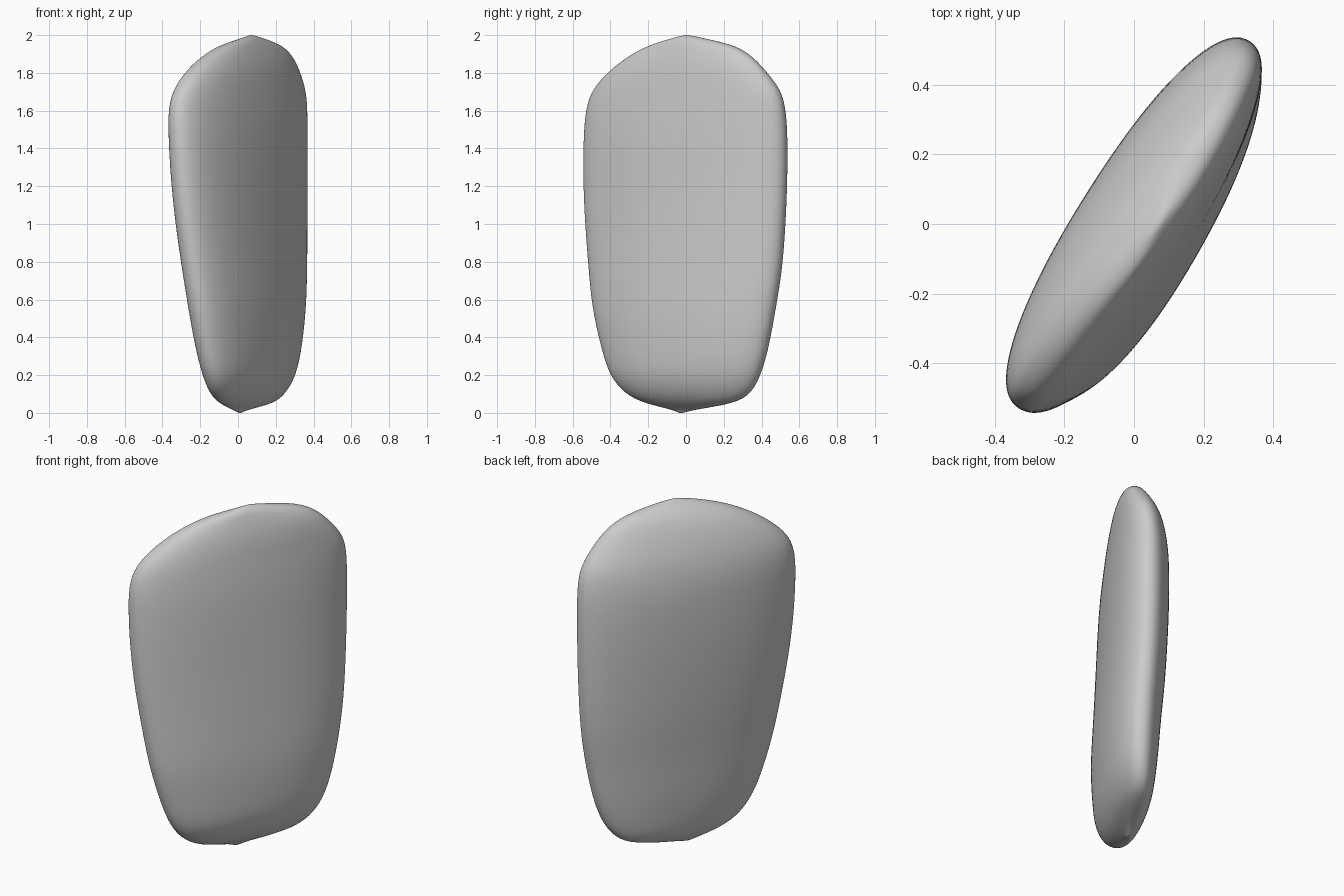
import bpy, bmesh
from math import sin, cos, sqrt, pi, copysign

if "Cube" in bpy.data.objects:
    bpy.data.objects.remove(bpy.data.objects["Cube"])

# Horizontal slices: z, x min, x max, y min, y max, half thickness
SLICES = [
    (0.018, -0.030, 0.055, -0.075, 0.050, 0.022),
    (0.05, -0.10, 0.190, -0.220, 0.260, 0.065),
    (0.10, -0.15, 0.252, -0.325, 0.345, 0.102),
    (0.20, -0.190, 0.310, -0.408, 0.398, 0.135),
    (0.35, -0.228, 0.340, -0.450, 0.440, 0.150),
    (0.55, -0.263, 0.361, -0.497, 0.475, 0.160),
    (0.75, -0.295, 0.367, -0.515, 0.510, 0.165),
    (1.00, -0.332, 0.368, -0.535, 0.528, 0.168),
    (1.25, -0.358, 0.368, -0.546, 0.538, 0.170),
    (1.50, -0.371, 0.369, -0.542, 0.538, 0.168),
    (1.62, -0.368, 0.368, -0.528, 0.526, 0.158),
    (1.71, -0.345, 0.360, -0.498, 0.503, 0.145),
    (1.80, -0.285, 0.332, -0.420, 0.432, 0.125),
    (1.88, -0.205, 0.298, -0.320, 0.362, 0.100),
    (1.945, -0.105, 0.240, -0.205, 0.270, 0.068),
    (1.98, 0.010, 0.145, -0.085, 0.110, 0.034),
]
SIDES = 48
POWER = 2 / 2.2


def section(z, x0, x1, y0, y1, thick):
    """Turned, rounded oval fitted to the slice's bounds."""
    hx, hy = (x1 - x0) / 2, (y1 - y0) / 2
    a2 = max(hx * hx + hy * hy - thick * thick, 1e-6)
    c2 = (hx * hx - thick * thick) / (a2 - thick * thick)
    c = sqrt(min(max(c2, 0.2), 0.34))
    s, a = sqrt(1 - c * c), sqrt(a2)
    pts = []
    for i in range(SIDES):
        t = 2 * pi * i / SIDES
        u = a * copysign(abs(cos(t)) ** POWER, cos(t))
        v = thick * copysign(abs(sin(t)) ** POWER, sin(t))
        pts.append((u * c - v * s, u * s + v * c))
    mx, my = max(p[0] for p in pts), max(p[1] for p in pts)
    return [((x0 + x1) / 2 + p[0] * hx / mx,
             (y0 + y1) / 2 + p[1] * hy / my, z) for p in pts]


# Slab skinned from the slices
bm = bmesh.new()
rings = [[bm.verts.new(p) for p in section(*row)] for row in SLICES]
for lo, hi in zip(rings, rings[1:]):
    for i in range(SIDES):
        j = (i + 1) % SIDES
        bm.faces.new((lo[i], lo[j], hi[j], hi[i]))

# Small points closing bottom and top
bottom = bm.verts.new((0.01, -0.03, -0.004))
top = bm.verts.new((0.07, 0.0, 2.004))
for i in range(SIDES):
    j = (i + 1) % SIDES
    bm.faces.new((bottom, rings[0][j], rings[0][i]))
    bm.faces.new((top, rings[-1][i], rings[-1][j]))
bmesh.ops.recalc_face_normals(bm, faces=bm.faces)

mesh = bpy.data.meshes.new("standing_slab")
bm.to_mesh(mesh)
bm.free()
for f in mesh.polygons:
    f.use_smooth = True
slab = bpy.data.objects.new("standing_slab", mesh)
bpy.context.collection.objects.link(slab)
sub = slab.modifiers.new("smooth", 'SUBSURF')
sub.levels = sub.render_levels = 2
